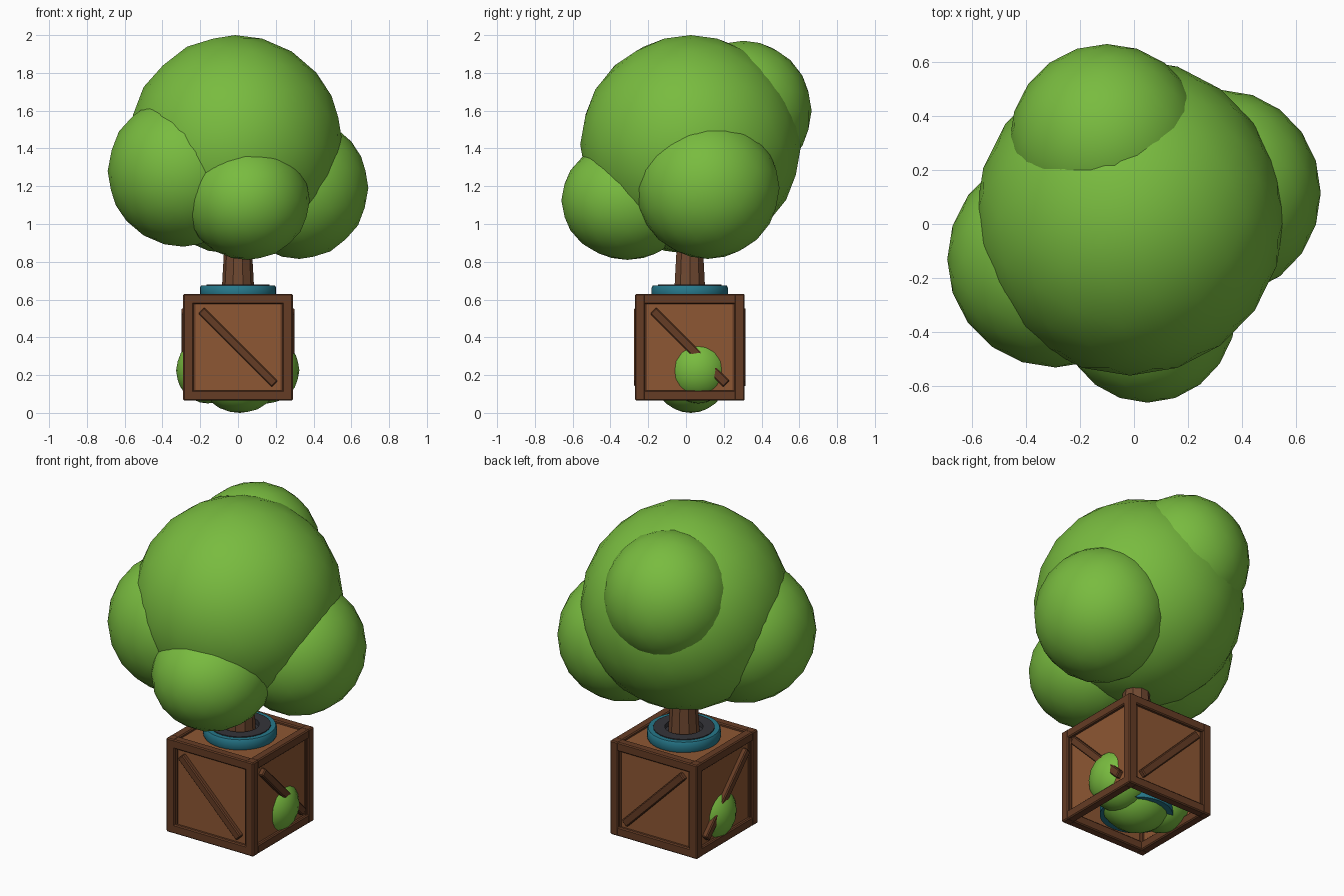
import bpy, bmesh, math
from mathutils import Vector, Matrix

if "Cube" in bpy.data.objects:
    bpy.data.objects.remove(bpy.data.objects["Cube"])

def material(name, col):
    m = bpy.data.materials.new(name)
    m.diffuse_color = (*col, 1)
    m.use_nodes = True
    m.node_tree.nodes["Principled BSDF"].inputs["Base Color"].default_value = m.diffuse_color
    return m

LEAF = material("leaf green", (0.19, 0.50, 0.05))
BARK = material("bark", (0.16, 0.065, 0.03))
BEAM = material("dark wood", (0.13, 0.045, 0.018))
PANEL = material("light wood", (0.27, 0.095, 0.033))
TEAL = material("teal", (0.02, 0.19, 0.26))
DARK = material("dark grey", (0.035, 0.035, 0.042))
GOLD = material("gold", (0.45, 0.25, 0.03))

CY = 0.02            # crate and trunk axis in y

def make(name, bm, mat, smooth=None):
    bmesh.ops.recalc_face_normals(bm, faces=bm.faces)
    me = bpy.data.meshes.new(name)
    bm.to_mesh(me)
    bm.free()
    ob = bpy.data.objects.new(name, me)
    bpy.context.collection.objects.link(ob)
    me.materials.append(mat)
    if smooth:
        bpy.ops.object.select_all(action='DESELECT')
        ob.select_set(True)
        bpy.context.view_layer.objects.active = ob
        bpy.ops.object.shade_smooth_by_angle(angle=math.radians(smooth))
    return ob

def blob(name, loc, size):
    bm = bmesh.new()
    s = Vector(size) if not isinstance(size, float) else Vector((size,) * 3)
    bmesh.ops.create_icosphere(bm, subdivisions=3, radius=1,
        matrix=Matrix.Translation(loc) @ Matrix.Diagonal((*s, 1)))
    return make(name, bm, LEAF, 60)

def box(name, loc, size, mat, rot=None, bevel=0.006):
    bm = bmesh.new()
    m = Matrix.Translation(loc) @ (rot or Matrix()) @ Matrix.Diagonal((*size, 1))
    bmesh.ops.create_cube(bm, size=1, matrix=m)
    if bevel:
        bmesh.ops.bevel(bm, geom=bm.edges[:], offset=bevel, segments=1, affect='EDGES')
    return make(name, bm, mat)

def lathe(name, profile, mat, sides=32, closed=True, smooth=40):
    bm = bmesh.new()
    rings = [[bm.verts.new((r * math.cos(a), CY + r * math.sin(a), z))
              for a in (2 * math.pi * i / sides for i in range(sides))]
             for r, z in profile]
    n = len(rings)
    for k in range(n if closed else n - 1):
        a, b = rings[k], rings[(k + 1) % n]
        for i in range(sides):
            j = (i + 1) % sides
            bm.faces.new((a[i], a[j], b[j], b[i]))
    if not closed:
        bm.faces.new(rings[0])
        bm.faces.new(rings[-1])
    return make(name, bm, mat, smooth)

# crown
blob("crown_main", (-0.015, 0.025, 1.42), (0.57, 0.585, 0.58))
blob("crown_front", (0.05, -0.31, 1.125), (0.33, 0.35, 0.315))
blob("crown_left", (-0.29, -0.13, 1.28), 0.40)
blob("crown_right", (0.325, 0.115, 1.19), (0.365, 0.38, 0.375))
blob("crown_back", (-0.10, 0.305, 1.60), (0.36, 0.36, 0.37))

# trunk
lathe("trunk", [(0.088, 0.60), (0.082, 0.72), (0.074, 0.86), (0.07, 1.2)], BARK, 10, False, 20)

# crate frame
H, B = 0.29, 0.054            # half width, beam thickness
Z0, Z1 = 0.065, 0.63
ZM, E = (Z0 + Z1) / 2, H - B / 2
for sx in (-1, 1):
    for sy in (-1, 1):
        box("corner_post", (sx * E, CY + sy * E, ZM), (B, B, Z1 - Z0), BEAM)
for z in (Z0 + B / 2, Z1 - B / 2):
    for s in (-1, 1):
        box("rail_x", (0, CY + s * E, z), (2 * (H - B) + 0.02, B - 0.002, B), BEAM)
        box("rail_y", (s * E, CY, z), (B - 0.002, 2 * (H - B) + 0.02, B), BEAM)

# crate panels and diagonal braces, open underneath
W = 2 * (H - B) + 0.01
box("top_panel", (0, CY, 0.606), (W, W, 0.016), PANEL, bevel=0)
length = 0.55
for s in (-1, 1):
    box("panel_front_back", (0, CY + s * 0.262, ZM), (W, 0.016, Z1 - Z0 - B), PANEL, bevel=0)
    box("panel_side", (s * 0.262, CY, ZM), (0.016, W, Z1 - Z0 - B), PANEL, bevel=0)
    box("brace_front_back", (0, CY + s * 0.279, ZM), (length, 0.034, 0.046), BEAM,
        Matrix.Rotation(math.radians(45), 4, 'Y'))
    box("brace_side", (s * 0.281, CY, ZM), (0.034, length, 0.046), BEAM,
        Matrix.Rotation(math.radians(-45), 4, 'X'))
    # thin inner trim round each panel
    t, w = 0.012, H - B - 0.004
    for k in (-1, 1):
        box("trim_vertical", (k * w, CY + s * 0.27, ZM), (t, 0.014, 0.46), BEAM, bevel=0)
        box("trim_vertical_side", (s * 0.27, CY + k * w, ZM), (0.014, t, 0.46), BEAM, bevel=0)

# teal collar and soil ring on the lid
lathe("top_collar", [(0.165, 0.61), (0.195, 0.61), (0.202, 0.625), (0.202, 0.662),
                     (0.195, 0.675), (0.165, 0.675)], TEAL)
lathe("soil_ring", [(0.105, 0.62), (0.168, 0.62), (0.168, 0.68), (0.105, 0.68)], DARK, 24)
lathe("soil_bed", [(0.11, 0.62), (0.11, 0.652)], DARK, 24, False)

# matching collar hidden in the open bottom
lathe("bottom_collar", [(0.165, 0.09), (0.2, 0.09), (0.2, 0.14), (0.165, 0.14)], TEAL)
lathe("inner_disc", [(0.166, 0.11), (0.166, 0.15)], GOLD, 24, False)

# small bush bursting out of the crate
blob("bush_bottom", (0.01, 0.025, 0.18), (0.21, 0.19, 0.18))
blob("bush_right", (0.155, 0.065, 0.225), (0.17, 0.172, 0.175))
blob("bush_left", (-0.16, 0.04, 0.225), (0.168, 0.17, 0.175))
